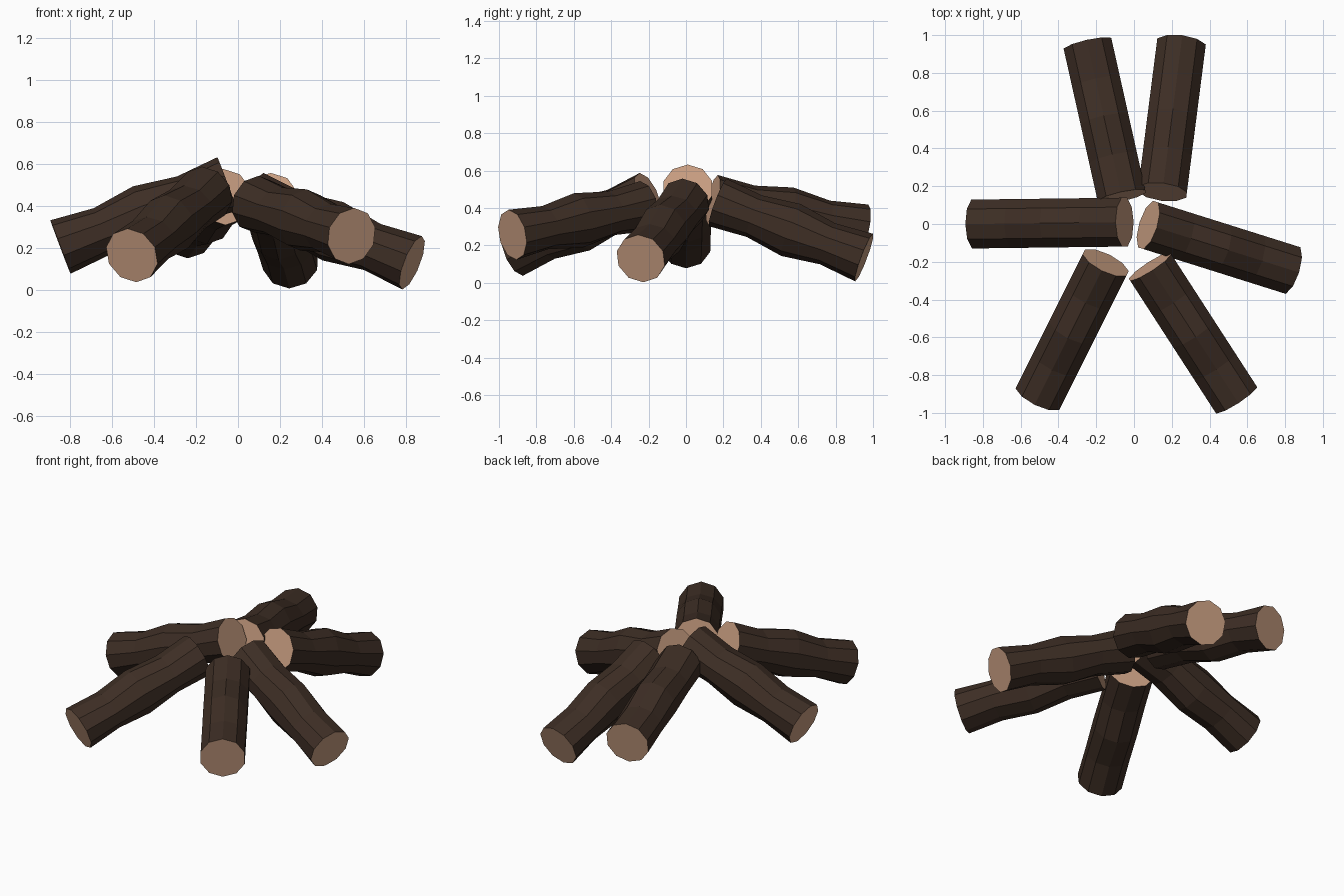
import bpy, bmesh, math
from mathutils import Vector

if "Cube" in bpy.data.objects:
    bpy.data.objects.remove(bpy.data.objects["Cube"])


def material(name, rgb):
    m = bpy.data.materials.new(name)
    m.diffuse_color = (*rgb, 1.0)
    m.use_nodes = True
    m.node_tree.nodes["Principled BSDF"].inputs["Base Color"].default_value = m.diffuse_color
    return m


bark = material("dark bark", (0.047, 0.027, 0.018))
wood = material("cut wood", (0.58, 0.34, 0.22))

RADIUS, SIDES = 0.136, 10
# position along the log, vertical thickness factor (necks at the quarters, swell in the middle)
PROFILE = [(0, 1.0), (0.25, 0.86), (0.5, 1.09), (0.75, 0.87), (1, 1.0)]


def log(name, outer, inner):
    outer, inner = Vector(outer), Vector(inner)
    axis = (inner - outer).normalized()
    side = axis.cross(Vector((0, 0, 1))).normalized()
    up = side.cross(axis)
    bm = bmesh.new()
    rings = []
    for t, thick in PROFILE:
        centre = outer.lerp(inner, t)
        ring = []
        for i in range(SIDES):
            a = 2 * math.pi * (i + 0.5) / SIDES
            ring.append(bm.verts.new(centre + side * RADIUS * math.cos(a)
                                     + up * RADIUS * thick * math.sin(a)))
        rings.append(ring)
    # bark skin
    for r0, r1 in zip(rings, rings[1:]):
        for i in range(SIDES):
            j = (i + 1) % SIDES
            bm.faces.new((r0[i], r0[j], r1[j], r1[i]))
    # sawn ends
    for ring in (rings[0], rings[-1]):
        bm.faces.new(ring).material_index = 1
    bmesh.ops.recalc_face_normals(bm, faces=bm.faces)
    mesh = bpy.data.meshes.new(name)
    bm.to_mesh(mesh)
    bm.free()
    mesh.materials.append(bark)
    mesh.materials.append(wood)
    obj = bpy.data.objects.new(name, mesh)
    bpy.context.collection.objects.link(obj)


# six logs leaning together: outer end on the ground side, inner end raised
log("left_log", (-0.845, 0.0, 0.205), (-0.05, 0.01, 0.505))
log("right_log", (0.828, -0.242, 0.13), (0.075, -0.005, 0.43))
log("front_left_log", (-0.505, -0.915, 0.165), (-0.15, -0.205, 0.46))
log("front_right_log", (0.54, -0.928, 0.257), (0.085, -0.225, 0.41))
log("back_left_log", (-0.245, 0.95, 0.285), (-0.065, 0.145, 0.443))
log("back_right_log", (0.25, 0.952, 0.135), (0.15, 0.17, 0.43))
